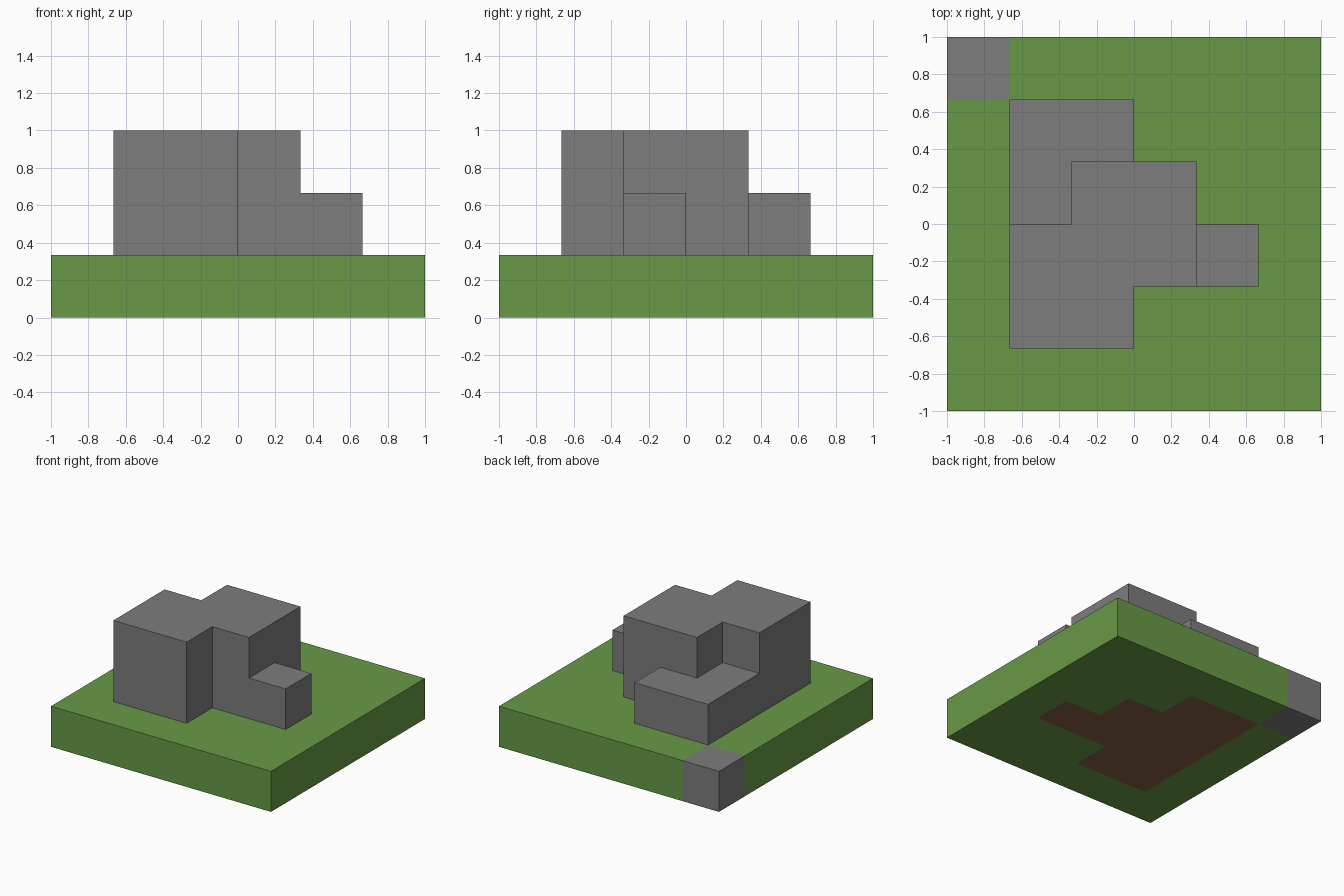
import bpy
import bmesh
from mathutils import Vector

UNIT = 1 / 3   # edge of one block; the base is six blocks square
GRID = 6

cube = bpy.data.objects.get("Cube")
if cube:
    bpy.data.objects.remove(cube, do_unlink=True)


def make_material(name, rgb):
    """Flat colour given as 0-255 sRGB, stored as linear."""
    linear = [((c / 255 + 0.055) / 1.055) ** 2.4 for c in rgb]
    mat = bpy.data.materials.new(name)
    mat.use_nodes = True
    mat.diffuse_color = (*linear, 1)
    bsdf = mat.node_tree.nodes["Principled BSDF"]
    bsdf.inputs["Base Color"].default_value = (*linear, 1)
    bsdf.inputs["Roughness"].default_value = 0.9
    return mat


def block(x0, x1, y0, y1, z0, z1):
    """Set of unit cells filling a box; upper limits are exclusive."""
    return {(x, y, z) for x in range(x0, x1)
            for y in range(y0, y1) for z in range(z0, z1)}


def build_solid(name, cells, mat):
    """Closed shell around a set of cells, without walls between neighbours."""
    bm = bmesh.new()
    for cell in sorted(cells):
        centre = Vector(cell) + Vector((0.5, 0.5, 0.5))
        for axis in range(3):
            for sign in (-1, 1):
                normal = Vector((0, 0, 0))
                normal[axis] = sign
                if tuple(int(a + b) for a, b in zip(cell, normal)) in cells:
                    continue
                u = Vector((0, 0, 0))
                u[(axis + 1) % 3] = 0.5
                v = normal.cross(u)
                mid = centre + normal / 2
                corners = (mid - u - v, mid + u - v, mid + u + v, mid - u + v)
                bm.faces.new([bm.verts.new(
                    (p - Vector((GRID / 2, GRID / 2, 0))) * UNIT) for p in corners])
    bmesh.ops.remove_doubles(bm, verts=bm.verts, dist=0.001)
    mesh = bpy.data.meshes.new(name)
    bm.to_mesh(mesh)
    bm.free()
    mesh.materials.append(mat)
    obj = bpy.data.objects.new(name, mesh)
    bpy.context.collection.objects.link(obj)
    return obj


grass = make_material("grass green", (104, 154, 70))
stone = make_material("stone grey", (125, 125, 125))
earth = make_material("earth brown", (134, 96, 68))

# Stone mound: two tall overlapping masses and two low steps
mound = (block(1, 3, 1, 3, 1, 3) | block(2, 4, 2, 4, 1, 3)
         | block(1, 3, 3, 5, 1, 2) | block(4, 5, 2, 3, 1, 2))

# Base layer: earth below the mound, one stone corner, grass elsewhere
corner = block(0, 1, 5, 6, 0, 1)
soil = {(x, y, 0) for x, y, z in mound}
turf = block(0, GRID, 0, GRID, 0, 1) - soil - corner

build_solid("stone_mound", mound, stone)
build_solid("corner_stone", corner, stone)
build_solid("earth_under_mound", soil, earth)
build_solid("grass_base", turf, grass)
